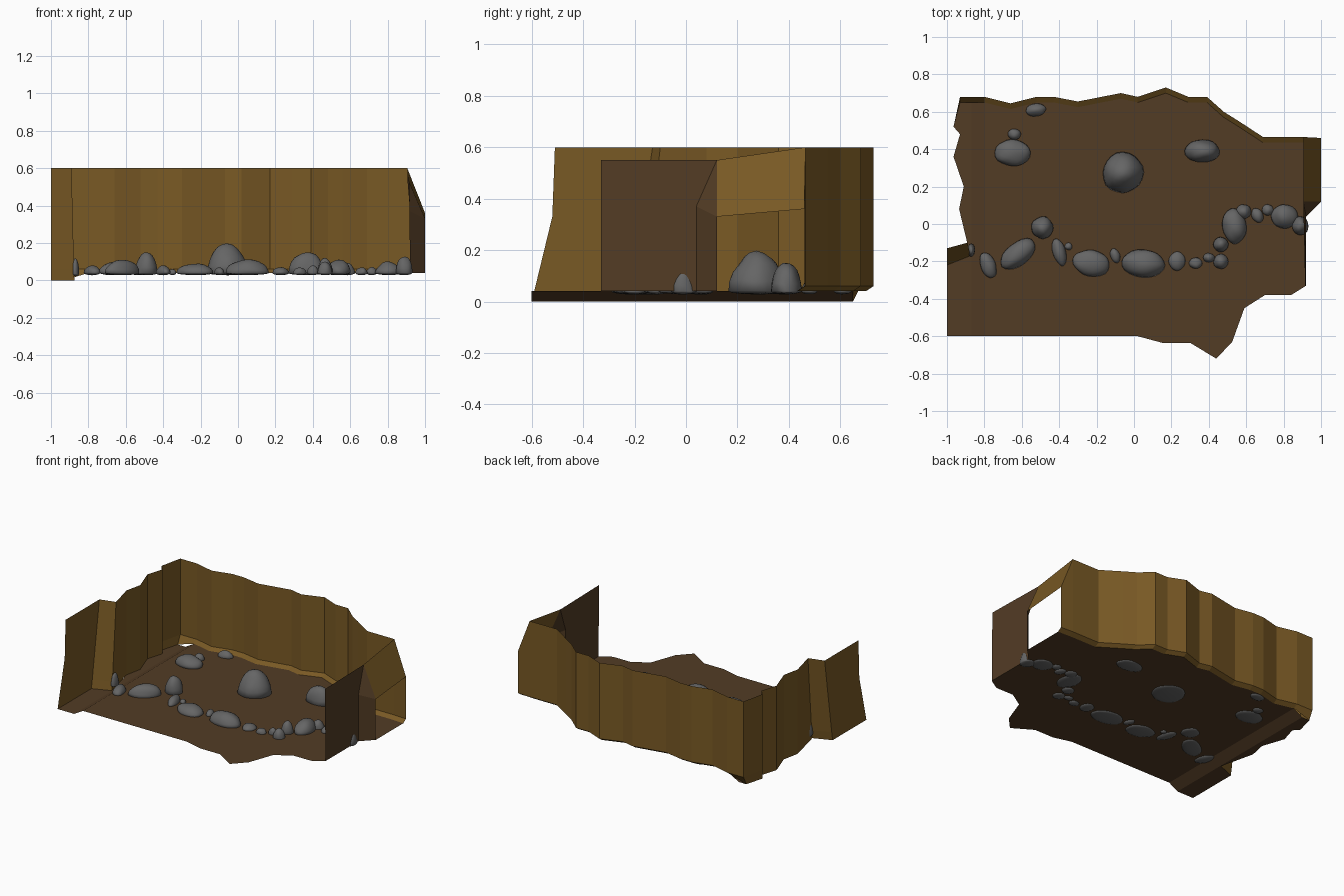
import bpy, bmesh, math, random
from mathutils import Vector, Matrix, noise

random.seed(4)
default = bpy.data.objects.get("Cube")
if default:
    bpy.data.objects.remove(default)


def material(name, colour):
    mat = bpy.data.materials.new(name)
    mat.use_nodes = True
    mat.diffuse_color = (*colour, 1)
    mat.node_tree.nodes["Principled BSDF"].inputs["Base Color"].default_value = (*colour, 1)
    return mat


EARTH = material("brown earth", (0.085, 0.045, 0.018))
CLAY = material("ochre clay", (0.19, 0.1, 0.018))
STONE = material("grey stone", (0.13, 0.13, 0.13))


def finish(name, bm, mat, smooth=False):
    mesh = bpy.data.meshes.new(name)
    bm.to_mesh(mesh)
    bm.free()
    mesh.materials.append(mat)
    for poly in mesh.polygons:
        poly.use_smooth = smooth
    obj = bpy.data.objects.new(name, mesh)
    bpy.context.collection.objects.link(obj)
    return obj


def ground(x):
    """Floor height: the left side dips down to zero."""
    return 0.04 * min(1, max(0, (x + 0.87) / 0.07))


def faces_object(name, faces, mat):
    bm = bmesh.new()
    for face in faces:
        bm.faces.new([bm.verts.new(p) for p in face])
    bmesh.ops.remove_doubles(bm, verts=bm.verts, dist=0.0005)
    return finish(name, bm, mat)


# Plan outlines shared by floor and walls
left_path = [(-0.89, -0.1), (-0.935, 0.08), (-0.91, 0.2), (-0.965, 0.36),
             (-0.93, 0.48), (-0.965, 0.52)]
back_path = [(-0.93, 0.68), (-0.8, 0.68), (-0.66, 0.645), (-0.52, 0.68), (-0.43, 0.68),
             (-0.3, 0.655), (-0.07, 0.7), (0.02, 0.68), (0.17, 0.73), (0.29, 0.68),
             (0.39, 0.68), (0.48, 0.6), (0.56, 0.55), (0.69, 0.465), (0.905, 0.465), (1, 0.46)]
front_path = [(1, 0.12), (0.92, 0.04), (0.92, -0.33), (0.84, -0.38), (0.7, -0.38),
              (0.59, -0.45), (0.525, -0.63), (0.44, -0.72), (0.3, -0.635), (0.15, -0.635),
              (0.02, -0.6), (-1, -0.6), (-1, -0.22), (-0.875, -0.17)]
INSET = 0.03

# Floor: one sheet, creased where it dips on the left
bm = bmesh.new()
outline = left_path + [(x, y - INSET) for x, y in back_path] + front_path
bm.faces.new([bm.verts.new((x, y, 0)) for x, y in reversed(outline)])
for crease in (-0.87, -0.8):
    bmesh.ops.bisect_plane(bm, geom=bm.verts[:] + bm.edges[:] + bm.faces[:],
                           plane_co=(crease, 0, 0), plane_no=(1, 0, 0))
bmesh.ops.triangulate(bm, faces=bm.faces[:])
for v in bm.verts:
    v.co.z = ground(v.co.x)
floor = finish("floor", bm, EARTH)

# Walls: columns of low, middle and top points joined into a strip
TOP = 0.6
columns = [[(-1, -0.6, 0), (-1, -0.52, 0.33), (-1, -0.51, TOP)],
           [(-1, -0.22, 0), (-1, -0.21, 0.06), (-1, -0.13, TOP)],
           [(-0.875, -0.17, 0), (-0.877, -0.16, 0.06), (-0.89, -0.1, TOP)]]
for x, y in left_path[1:]:
    columns.append([(x, y, 0), (x, y, 0.06), (x, y, TOP)])
for x, y in back_path:
    top = 0.36 if x == 1 else TOP
    columns.append([(x, y - INSET, ground(x)), (x, y, 0.06), (x, y, top)])
wall_faces = []
for a, b in zip(columns, columns[1:]):
    for i in range(2):
        wall_faces.append([a[i], b[i], b[i + 1], a[i + 1]])
# Sloping lintel above the side opening
lintel_front, lintel_sill = (0.905, 0.12, 0.55), (1, 0.12, 0.33)
wall_faces.append([lintel_front, (0.905, 0.465, TOP), (1, 0.46, 0.36), lintel_sill])
faces_object("walls", wall_faces, CLAY)

# Side panel with its folded jamb
fold_low, fold_high = (0.92, 0.04, 0.04), (0.92, 0.04, 0.37)
faces_object("side_panel", [
    [(0.92, -0.33, 0.04), fold_low, fold_high, lintel_front, (0.915, -0.33, 0.55)],
    [fold_low, (1, 0.12, 0.04), lintel_sill, fold_high],
    [fold_high, lintel_sill, lintel_front]], EARTH)


def rock(name, x, y, rx, ry, top, turn=0):
    """Lumpy dome that just pokes through the floor."""
    bm = bmesh.new()
    bmesh.ops.create_icosphere(bm, subdivisions=3, radius=1)
    offset = Vector([random.uniform(0, 50) for _ in range(3)])
    base = max(0.035, ground(x))
    for v in bm.verts:
        v.co *= 1 + 0.1 * noise.noise(v.co * 1.3 + offset)
        height = top - base if v.co.z > 0 else 0.012
        v.co = Vector((v.co.x * rx, v.co.y * ry, v.co.z * height))
    spin = Matrix.Rotation(math.radians(turn), 4, "Z")
    bm.transform(Matrix.Translation((x, y, base)) @ spin)
    return finish(name, bm, STONE, True)


# Winding row of stones: x, y, radii, top, turn
row = [(-0.87, -0.14, 0.02, 0.035, 0.12),
       (-0.78, -0.22, 0.04, 0.07, 0.08, 20),
       (-0.62, -0.16, 0.11, 0.06, 0.11, 38),
       (-0.49, -0.02, 0.06, 0.06, 0.15),
       (-0.4, -0.15, 0.035, 0.075, 0.08, 15),
       (-0.35, -0.12, 0.02, 0.02, 0.06),
       (-0.23, -0.21, 0.1, 0.07, 0.09, -10),
       (-0.1, -0.17, 0.025, 0.04, 0.07, 20),
       (0.05, -0.21, 0.115, 0.075, 0.11, -5),
       (0.23, -0.2, 0.045, 0.05, 0.07),
       (0.33, -0.21, 0.035, 0.03, 0.07),
       (0.4, -0.18, 0.03, 0.025, 0.08),
       (0.465, -0.2, 0.04, 0.04, 0.1),
       (0.465, -0.11, 0.04, 0.04, 0.12),
       (0.535, -0.01, 0.065, 0.095, 0.11, 10),
       (0.585, 0.065, 0.04, 0.04, 0.09),
       (0.66, 0.045, 0.03, 0.04, 0.07, 30),
       (0.715, 0.075, 0.03, 0.03, 0.07),
       (0.805, 0.04, 0.07, 0.065, 0.1),
       (0.89, -0.01, 0.045, 0.05, 0.13)]
for i, spec in enumerate(row):
    rock(f"row_stone_{i + 1}", *spec)

# Loose boulders behind the row
rock("middle_boulder", -0.06, 0.275, 0.11, 0.11, 0.19)
rock("left_boulder", -0.65, 0.38, 0.095, 0.07, 0.1)
rock("left_pebble", -0.64, 0.48, 0.035, 0.03, 0.08)
rock("back_stone", -0.525, 0.61, 0.055, 0.033, 0.08, 5)
rock("right_boulder", 0.365, 0.39, 0.095, 0.06, 0.15)
